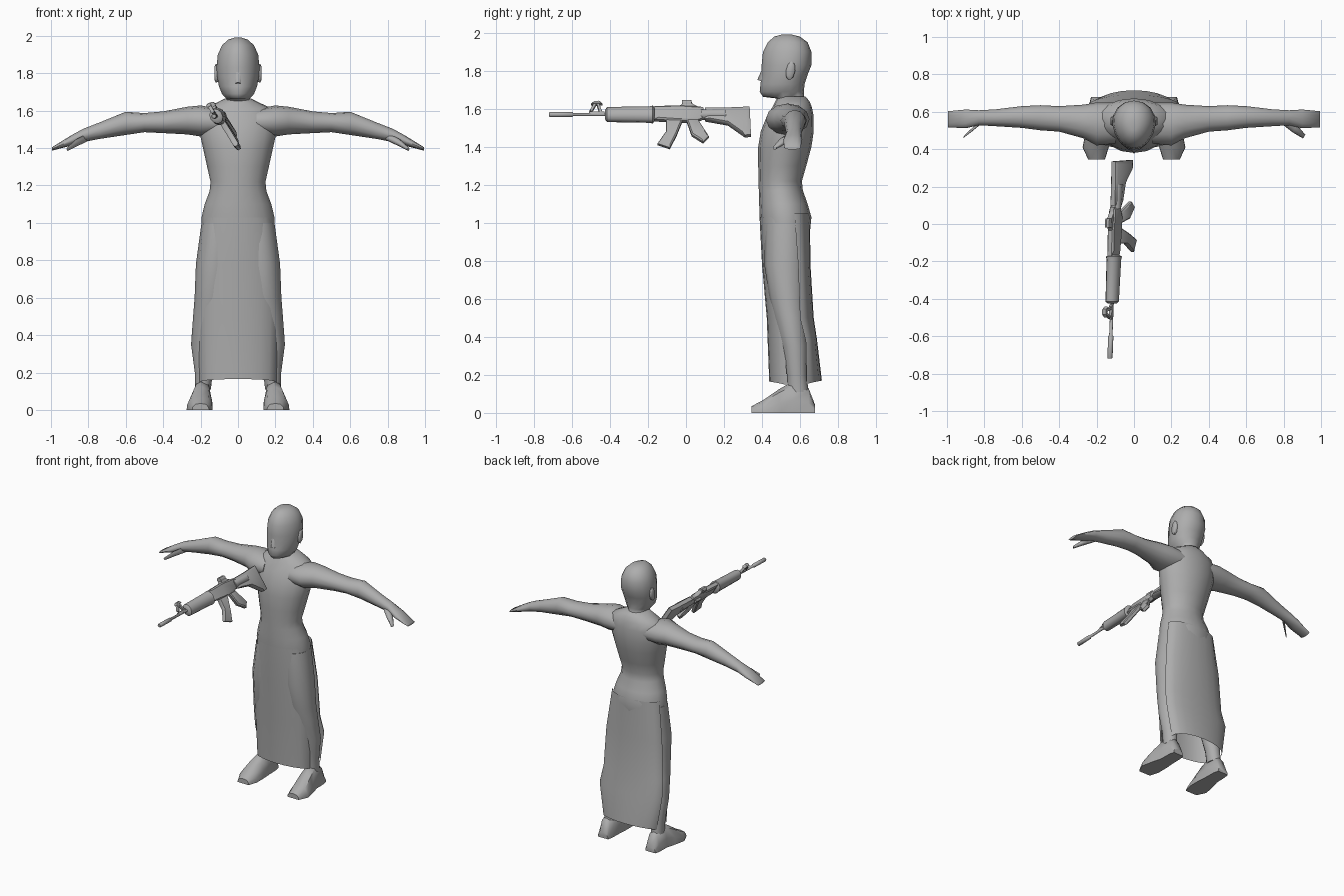
import bpy, bmesh, math
from mathutils import Vector

grey = bpy.data.materials.new("plain grey")
grey.diffuse_color = (0.42, 0.42, 0.42, 1)


def make(name, verts, faces, angle=60):
    """Mesh object with consistent normals and angle-limited smooth shading."""
    me = bpy.data.meshes.new(name)
    me.from_pydata(verts, [], faces)
    bm = bmesh.new()
    bm.from_mesh(me)
    bmesh.ops.recalc_face_normals(bm, faces=bm.faces)
    bm.to_mesh(me)
    bm.free()
    me.materials.append(grey)
    ob = bpy.data.objects.new(name, me)
    bpy.context.collection.objects.link(ob)
    bpy.ops.object.select_all(action='DESELECT')
    ob.select_set(True)
    bpy.context.view_layer.objects.active = ob
    bpy.ops.object.shade_smooth_by_angle(angle=math.radians(angle))
    return ob


def loft(name, rings, angle=60, caps=True):
    n = len(rings[0])
    verts = [p for r in rings for p in r]
    faces = [(k * n + i, k * n + (i + 1) % n, (k + 1) * n + (i + 1) % n, (k + 1) * n + i)
             for k in range(len(rings) - 1) for i in range(n)]
    if caps:
        faces += [tuple(range(n)), tuple(range(len(verts) - n, len(verts)))]
    return make(name, verts, faces, angle)


def oval(c, u, v, n=14, egg=0.0):
    """Ring around c with half axes u and v; egg narrows u on the -v side."""
    c, u, v = Vector(c), Vector(u), Vector(v)
    out = []
    for i in range(n):
        a = 2 * math.pi * i / n
        s = math.sin(a)
        out.append(c + u * math.cos(a) * (1 + egg * s) + v * s)
    return out


def upright(rows, egg=0.0, n=16):
    """Level rings from (z, half width, front y, back y)."""
    return [oval((0, (f + b) / 2, z), (w, 0, 0), (0, (b - f) / 2, 0), n, egg)
            for z, w, f, b in rows]


# Torso, down to the hips
loft("torso", upright([
    (0.86, .19, .41, .64), (0.95, .195, .395, .652), (1.03, .195, .388, .66),
    (1.10, .178, .385, .64), (1.17, .152, .383, .615), (1.22, .147, .382, .61),
    (1.30, .165, .38, .633), (1.40, .187, .38, .66), (1.48, .205, .393, .672),
    (1.56, .205, .425, .672), (1.61, .185, .455, .662), (1.64, .12, .47, .65),
    (1.665, .07, .485, .628)]), 70)

# Neck and head
loft("head", upright([
    (1.60, .08, .49, .64), (1.655, .07, .475, .625), (1.663, .062, .405, .622),
    (1.69, .086, .388, .62), (1.73, .102, .392, .624), (1.78, .111, .398, .64),
    (1.83, .115, .398, .66), (1.90, .108, .405, .66), (1.95, .085, .43, .64),
    (1.98, .052, .465, .60), (1.99, .02, .50, .56)], egg=0.12), 80)

# Nose
make("nose", [(-.018, .40, 1.745), (.018, .40, 1.745), (0, .375, 1.752),
              (-.01, .405, 1.82), (.01, .405, 1.82)],
     [(0, 1, 2), (0, 2, 3), (1, 4, 2), (2, 4, 3), (0, 3, 4, 1)])


# Skirt panels, rows of (z, half width, middle y, edge y)
def panel(name, rows, n=10):
    verts = []
    for z, w, ym, ye in rows:
        for i in range(n + 1):
            t = 2 * i / n - 1
            verts.append((w * math.sin(t * math.pi / 2),
                          ym + (ye - ym) * (1 - math.cos(t * math.pi / 2)),
                          z - .018 * t * t * (z < .2)))
    m = n + 1
    make(name, verts, [(k * m + i, k * m + i + 1, (k + 1) * m + i + 1, (k + 1) * m + i)
                       for k in range(len(rows) - 1) for i in range(n)])


panel("front_skirt", [(1.03, .18, .387, .50), (.78, .215, .40, .51), (.50, .215, .425, .52),
                      (.165, .205, .438, .53)])
panel("back_skirt", [(1.05, .185, .652, .57), (.78, .222, .655, .59), (.50, .236, .672, .60),
                     (.38, .25, .69, .63), (.17, .21, .715, .635)])

for s, side in ((1, "left"), (-1, "right")):
    # Arm and hand: (x, z, y, half height, half depth)
    loft(side + "_arm", [oval((s * x, y, z), (0, ry, 0), (0, 0, rz), 12) for x, z, y, rz, ry in [
        (.10, 1.54, .54, .07, .11), (.20, 1.545, .535, .083, .115), (.27, 1.547, .548, .074, .09),
        (.40, 1.538, .562, .058, .068), (.50, 1.536, .568, .051, .067),
        (.60, 1.532, .572, .062, .058), (.74, 1.493, .568, .044, .045),
        (.83, 1.467, .568, .035, .040), (.90, 1.437, .562, .026, .050),
        (.995, 1.395, .56, .009, .043)]], 70)
    # Thumb
    loft(side + "_thumb", [oval((s * x, y, z), (r * .6, r, 0), (0, 0, r), 8) for x, y, z, r in [
        (.80, .56, 1.46, .022), (.86, .51, 1.43, .02), (.91, .467, 1.395, .01)]])
    # Leg
    loft(side + "_leg", [oval((s * x, y, z), (rx, 0, 0), (0, ry, 0), 12) for z, x, y, rx, ry in [
        (1.0, .10, .525, .095, .11), (.78, .123, .522, .102, .11), (.60, .135, .535, .097, .095),
        (.50, .148, .548, .092, .085), (.35, .172, .572, .079, .068),
        (.20, .183, .583, .048, .052), (.11, .187, .59, .042, .055)]], 70)
    # Foot: (y, x, half width, height) with a flat sole
    arch = [(-1, 0), (-.95, .4), (-.65, .85), (0, 1), (.65, .85), (.95, .4), (1, 0)]
    loft(side + "_foot", [[(s * (x + w * a), y, h * b) for a, b in arch] for y, x, w, h in [
        (.68, .19, .04, .04), (.645, .19, .048, .13), (.56, .19, .05, .165),
        (.49, .197, .062, .125), (.41, .205, .070, .07), (.345, .20, .045, .035)]], 50)
    # Ear
    loft(side + "_ear", [oval((s * x, .55, 1.80), (0, r * .5, 0), (0, .006, r), 8)
                         for x, r in [(.10, .045), (.118, .05), (.125, .038)]], 50)

# Rifle: local side t, length y, height h, rolled about its barrel
ROLL = math.radians(32)


def gun(t, y, h):
    return (-.10 + .04 * y + t * math.cos(ROLL) - h * math.sin(ROLL), y,
            1.57 + t * math.sin(ROLL) + h * math.cos(ROLL))


def plate(name, half, outline):
    """Flat rifle part from a (y, h) outline, slightly thinner at its sides."""
    cy = sum(p[0] for p in outline) / len(outline)
    ch = sum(p[1] for p in outline) / len(outline)
    loft(name, [[gun(t * half, cy + (y - cy) * k, ch + (h - ch) * k) for y, h in outline]
                for t, k in ((-1, .82), (-.6, 1), (.6, 1), (1, .82))], 40)


def tube(name, rows, n=10, h=0.0, t=0.0, sq=1.0):
    """Round rifle part from (y, radius) rows."""
    loft(name, [[gun(t + r * sq * math.cos(2 * math.pi * i / n), y,
                     h + r * math.sin(2 * math.pi * i / n)) for i in range(n)]
                for y, r in rows], 45)


tube("barrel", [(-.72, .011), (-.715, .014), (-.60, .014), (-.595, .009), (-.40, .009)])
tube("handguard", [(-.425, .028), (-.415, .042), (-.19, .046), (-.175, .05), (-.165, .035)], 12, sq=.8)
plate("receiver", .02, [(-.17, -.035), (-.17, .045), (-.03, .05), (.09, .04), (.10, -.02),
                        (.05, -.045), (-.05, -.045)])
tube("stock_tube", [(.08, .028), (.21, .032)], 10)
plate("stock", .022, [(.10, -.035), (.10, .034), (.22, .036), (.335, .042), (.342, -.13),
                      (.31, -.135), (.22, -.06)])
plate("magazine", .015, [(-.105, -.03), (-.015, -.03), (-.05, -.13), (-.085, -.21),
                         (-.15, -.185), (-.105, -.11)])
plate("pistol_grip", .016, [(0, -.03), (.06, -.03), (.12, -.14), (.09, -.175), (.03, -.13)])
plate("rear_sight", .014, [(-.05, .04), (.07, .04), (.035, .06), (.025, .085), (-.01, .085), (-.02, .06)])
tube("sight_knob", [(-.02, .018), (.03, .018)], 8, .07)
tube("side_bolt", [(.02, .014), (.07, .012)], 8, .01, -.022)

# Front sight: triangular frame made of three bars
for name, a, b in (("front_sight_post", (-.445, 0), (-.465, .07)),
                   ("front_sight_brace", (-.50, .02), (-.475, .07)),
                   ("front_sight_base", (-.51, .008), (-.43, .008))):
    d = (Vector(b) - Vector(a)).normalized() * .008
    plate(name, .009, [(a[0] - d.y, a[1] + d.x), (b[0] - d.y, b[1] + d.x),
                       (b[0] + d.y, b[1] - d.x), (a[0] + d.y, a[1] - d.x)])
plate("front_sight_cap", .012, [(-.50, .062), (-.485, .078), (-.455, .08), (-.44, .062)])
